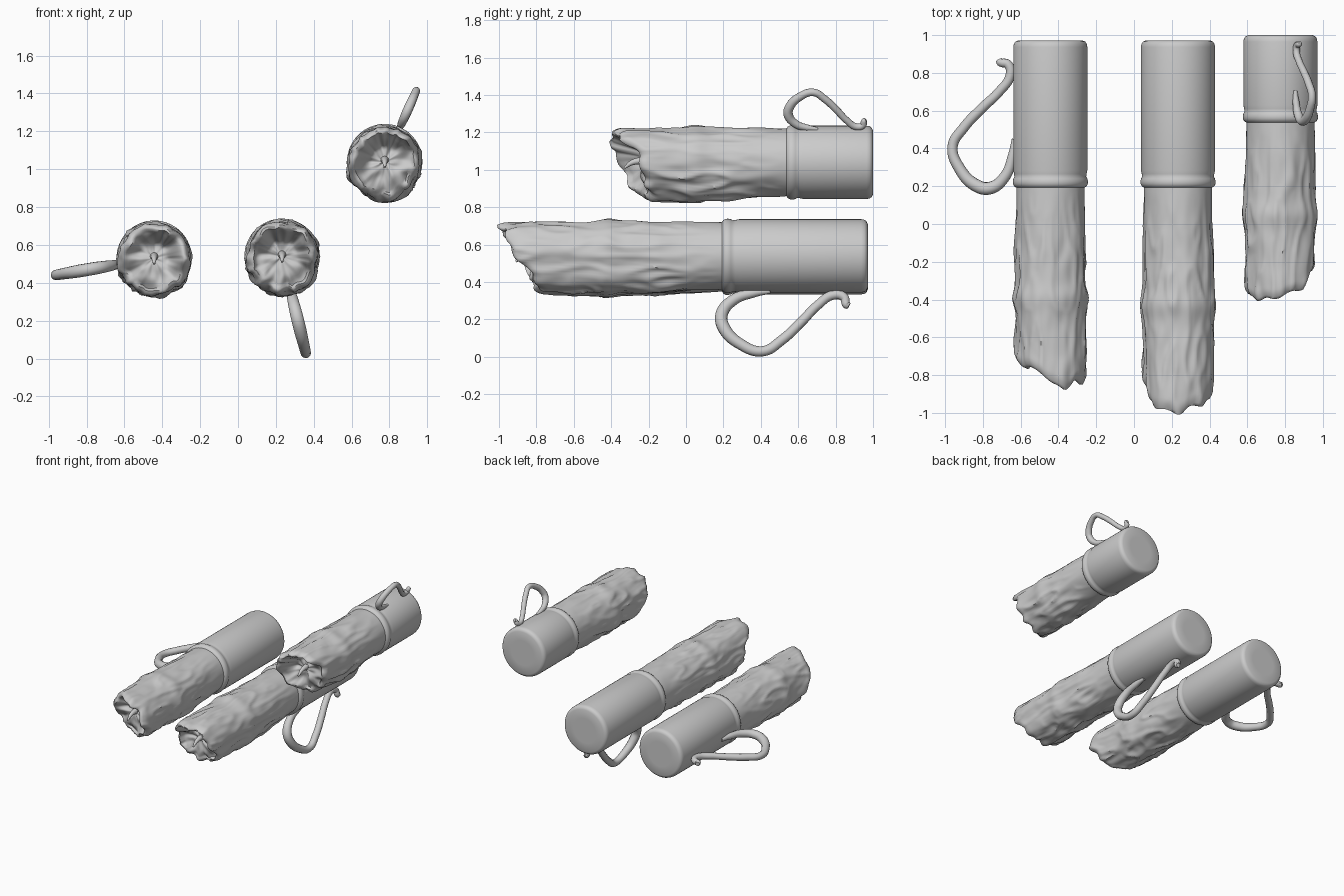
import bpy, bmesh, math
from mathutils import Vector, noise

if "Cube" in bpy.data.objects:
    bpy.data.objects.remove(bpy.data.objects["Cube"])

TAU = 2 * math.pi


def finish(name, bm, angle=40):
    bmesh.ops.recalc_face_normals(bm, faces=bm.faces[:])
    me = bpy.data.meshes.new(name)
    bm.to_mesh(me)
    bm.free()
    ob = bpy.data.objects.new(name, me)
    bpy.context.collection.objects.link(ob)
    bpy.ops.object.select_all(action='DESELECT')
    bpy.context.view_layer.objects.active = ob
    ob.select_set(True)
    bpy.ops.object.shade_smooth_by_angle(angle=math.radians(angle))
    return ob


def skin(name, rings, angle=40):
    """Bridge closed rings of points; the first and last rings are capped."""
    bm = bmesh.new()
    vs = [[bm.verts.new(p) for p in ring] for ring in rings]
    n = len(vs[0])
    for a, b in zip(vs, vs[1:]):
        for i in range(n):
            j = (i + 1) % n
            bm.faces.new((a[i], a[j], b[j], b[i]))
    bm.faces.new(vs[0])
    bm.faces.new(vs[-1])
    return finish(name, bm, angle)


def cup(name, cx, cz, lip, back):
    # (radius, y) profile: open lip with bead, groove, body, rounded closed end
    prof = [(0.165, lip + 0.08), (0.168, lip - 0.002), (0.180, lip - 0.008),
            (0.192, lip), (0.198, lip + 0.012), (0.199, lip + 0.025), (0.196, lip + 0.04),
            (0.190, lip + 0.05), (0.192, lip + 0.065), (0.196, lip + 0.085),
            (0.196, back - 0.035), (0.193, back - 0.018), (0.185, back - 0.007),
            (0.170, back), (0.10, back)]
    rings = [[(cx + r * math.cos(TAU * i / 64), y, cz + r * math.sin(TAU * i / 64))
              for i in range(64)] for r, y in prof]
    skin(name, rings)


def candle(name, cx, cz, lip, end, slope, slope_dir, ring_y, seed):
    N, M, K = 96, 80, 14
    off = Vector((seed, seed * 1.7, seed * 0.6))
    start = lip + 0.06
    dirs = [(math.cos(TAU * i / N), math.sin(TAU * i / N)) for i in range(N)]

    def rim(i):
        c, s = dirs[i]
        t = TAU * i / N
        wob = noise.noise(Vector((c * 1.9, 0, s * 1.9)) + off) * 0.055
        return end + slope * (1 - math.cos(t - slope_dir)) / 2 + wob

    def radius(i, y):
        c, s = dirs[i]
        melt = min(1, max(0, (lip - y) / 0.35))
        low = 0.55 + 0.45 * max(0, -s)
        p = Vector((c * 1.6, y * 3.0, s * 1.6)) + off
        r = 0.180 + 0.012 * melt * math.exp(-((y - ring_y) / 0.06) ** 2)
        r += 0.020 * melt * low * noise.noise(p)
        # folded wax runs
        fold = 1 - abs(noise.noise(Vector((c * 2.6, y * 4.0, s * 2.6)) + off)) * 2
        r += 0.026 * melt * low * max(0, fold - 0.35)
        r += 0.010 * melt * low * noise.noise(p * 2.6)
        r += 0.012 * max(0, -s) * melt
        return min(r, 0.218)

    rings = []
    for k in range(M + 1):
        f = k / M
        ring = []
        for i, (c, s) in enumerate(dirs):
            y = start + (rim(i) - start) * f
            r = radius(i, y) - 0.018 * max(0, (f - 0.95) / 0.05) ** 2
            ring.append((cx + r * c, y, cz + r * s))
        rings.append(ring)
    # melted bowl inside the rim
    mean = end + slope * 0.5
    for k in range(1, K + 1):
        f = k / K * 0.96
        ring = []
        for i, (c, s) in enumerate(dirs):
            e = rim(i)
            r = (radius(i, e) - 0.018) * (1 - f)
            u = min(1, f * 1.7)
            u = u * u * (3 - 2 * u)
            y = e + (mean + 0.075 - e) * u
            if k > 1:
                y += 0.05 * (1 - f) * noise.noise(Vector((c, s, f)) * 2.2 + off)
            else:
                y -= 0.006
            ring.append((cx + r * c, y, cz + r * s))
        rings.append(ring)
    skin(name, rings, 60)
    # drooping wick
    tube(name.replace("candle", "wick"),
         [(cx, mean + 0.10, cz + 0.01, 0.024), (cx, mean + 0.02, cz, 0.015),
          (cx, mean - 0.025, cz - 0.03, 0.006)])


def tube(name, pts):
    cu = bpy.data.curves.new(name, 'CURVE')
    cu.dimensions = '3D'
    cu.bevel_depth = 1.0
    cu.bevel_resolution = 4
    cu.resolution_u = 8
    cu.use_fill_caps = True
    sp = cu.splines.new('BEZIER')
    sp.bezier_points.add(len(pts) - 1)
    for bp, (x, y, z, r) in zip(sp.bezier_points, pts):
        bp.co = (x, y, z)
        bp.radius = r
        bp.handle_left_type = bp.handle_right_type = 'AUTO'
    ob = bpy.data.objects.new(name, cu)
    bpy.context.collection.objects.link(ob)


# handle path: (distance from axis, y, thickness)
LOOP = [(0.275, 0.872, 0.016), (0.268, 0.858, 0.023), (0.228, 0.845, 0.024),
        (0.215, 0.79, 0.025), (0.275, 0.70, 0.025), (0.36, 0.62, 0.026),
        (0.465, 0.51, 0.027), (0.525, 0.41, 0.027), (0.485, 0.29, 0.030),
        (0.40, 0.205, 0.034), (0.325, 0.19, 0.034), (0.245, 0.25, 0.030),
        (0.205, 0.36, 0.024), (0.193, 0.45, 0.014)]


def handle(name, cx, cz, lip, dx, dz, sy, sr, thick):
    d = math.hypot(dx, dz)
    dx, dz = dx / d, dz / d
    pts = []
    for r, y, t in LOOP:
        r = 0.195 + (r - 0.195) * sr
        pts.append((cx + dx * r, lip + 0.01 * (1 - sy) * 2 + (y - 0.2) * sy,
                    cz + dz * r, t * thick))
    tube(name, pts)


# name, centre x/z, cup lip and back, candle end, slope, slope direction, ring,
# handle direction, handle scale along / outwards / thickness
SETS = [
    ("left", -0.443, 0.53, 0.2, 0.972, -0.86, 0.19, 50, -0.39, (-0.525, -0.09), 1, 1, 1),
    ("middle", 0.233, 0.54, 0.2, 0.972, -0.985, 0.20, 90, -0.43, (0.125, -0.51), 1, 1, 1),
    ("right", 0.775, 1.04, 0.545, 1.0, -0.40, 0.19, 130, 0.05, (0.165, 0.37), 0.61, 0.65, 0.74),
]
for n, (tag, cx, cz, lip, back, end, slope, sd, ry, hd, sy, sr, th) in enumerate(SETS):
    cup(tag + "_cup", cx, cz, lip, back)
    candle(tag + "_candle", cx, cz, lip, end, slope, math.radians(sd), ry, 3.3 + n * 5.1)
    handle(tag + "_handle", cx, cz, lip, hd[0], hd[1], sy, sr, th)
